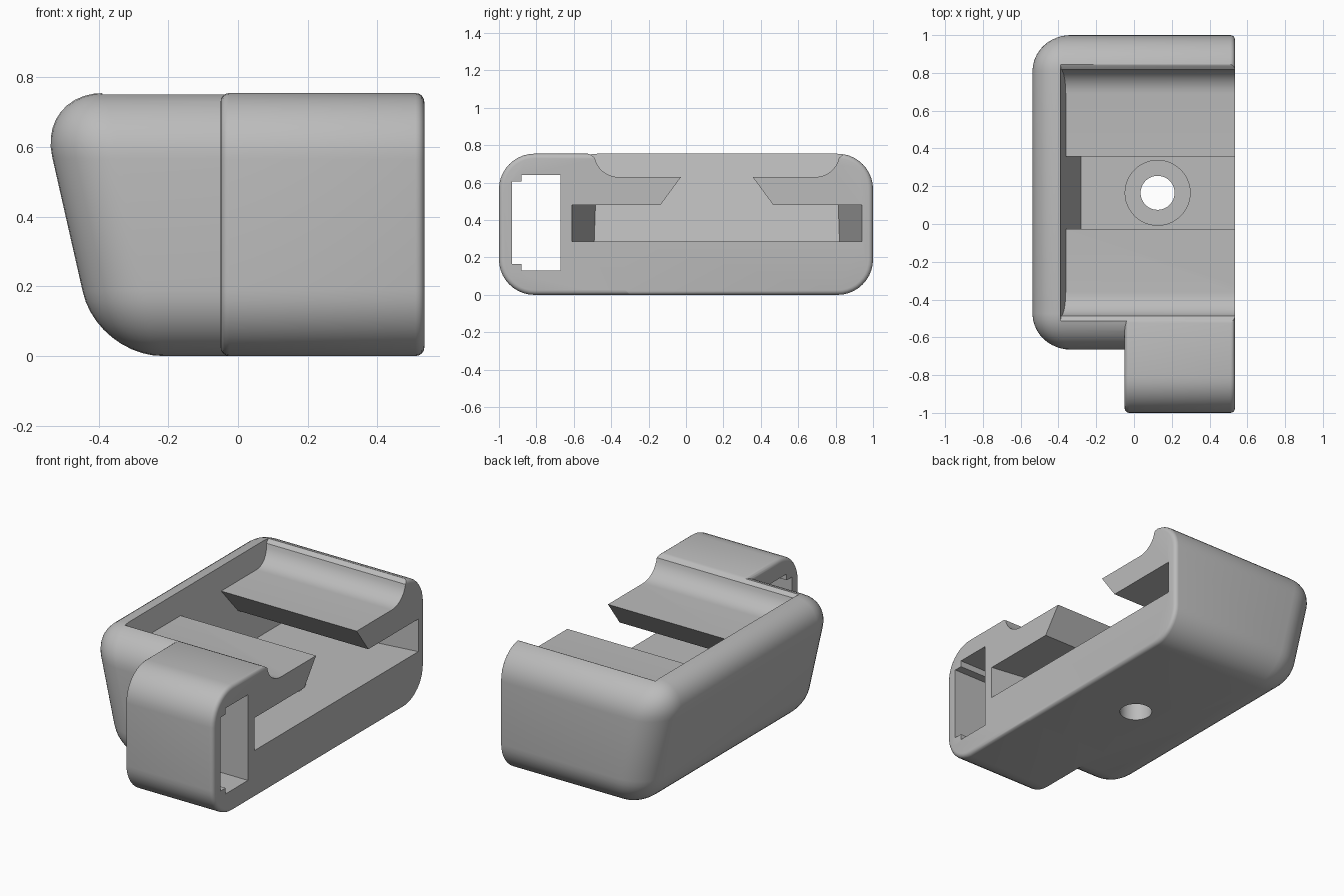
import bpy, bmesh, math

cube = bpy.data.objects.get("Cube")
if cube:
    bpy.data.objects.remove(cube, do_unlink=True)

FRONT_X, TOP, MID_Y = 0.535, 0.755, 0.165

grey = bpy.data.materials.new("plain_grey")
grey.use_nodes = True
colour = (0.5, 0.5, 0.5, 1)
grey.diffuse_color = colour
grey.node_tree.nodes["Principled BSDF"].inputs["Base Color"].default_value = colour


def to_object(name, bm):
    bmesh.ops.recalc_face_normals(bm, faces=bm.faces)
    mesh = bpy.data.meshes.new(name)
    bm.to_mesh(mesh)
    bm.free()
    mesh.materials.append(grey)
    ob = bpy.data.objects.new(name, mesh)
    bpy.context.collection.objects.link(ob)
    return ob


def rounded_block(name, x_low, x_high, y0, y1, is_big, rim_xs):
    """Box with a sloping -x side, wide rounds on chosen edges, fine rounds on rims."""
    bm = bmesh.new()
    bmesh.ops.create_cube(bm, size=2)
    for v in bm.verts:
        left = x_high if v.co.z > 0 else x_low
        v.co = (FRONT_X if v.co.x > 0 else left,
                y1 if v.co.y > 0 else y0,
                TOP if v.co.z > 0 else 0)

    def bevel(edges, size, segments):
        bmesh.ops.bevel(bm, geom=edges, offset=size, offset_type='OFFSET',
                        segments=segments, profile=0.5, affect='EDGES')

    bevel([e for e in bm.edges if is_big(*[v.co for v in e.verts])], 0.19, 10)
    for x in rim_xs:
        bevel([e for e in bm.edges if all(abs(v.co.x - x) < 1e-4 for v in e.verts)], 0.025, 4)
    return to_object(name, bm)


def prism(name, back, front):
    """Solid between two matching outlines."""
    bm = bmesh.new()
    a = [bm.verts.new(p) for p in back]
    b = [bm.verts.new(p) for p in front]
    bm.faces.new(a)
    bm.faces.new(b)
    for i in range(len(a)):
        j = (i + 1) % len(a)
        bm.faces.new((a[i], a[j], b[j], b[i]))
    return to_object(name, bm)


def cylinder(name, radius, z0, z1):
    ring = [(0.125 + radius * math.cos(t * math.tau / 48),
             MID_Y + radius * math.sin(t * math.tau / 48)) for t in range(48)]
    return prism(name, [(x, y, z0) for x, y in ring], [(x, y, z1) for x, y in ring])


def combine(target, other, operation):
    mod = target.modifiers.new(other.name, 'BOOLEAN')
    mod.operation, mod.solver, mod.object = operation, 'EXACT', other
    bpy.ops.object.select_all(action='DESELECT')
    bpy.context.view_layer.objects.active = target
    target.select_set(True)
    bpy.ops.object.modifier_apply(modifier=mod.name)
    bpy.data.objects.remove(other, do_unlink=True)


# Main housing with a leaning back wall, plus the side loop
body = rounded_block("housing", -0.404, -0.575, -0.665, 1.0,
                     lambda a, b: not (a.x > 0 and b.x > 0), [FRONT_X])
loop = rounded_block("side_loop", -0.05, -0.05, -1.0, -0.3,
                     lambda a, b: a.y < -0.9 and b.y < -0.9 and abs(a.x - b.x) > 0.1,
                     [FRONT_X, -0.05])
combine(body, loop, 'UNION')

# Half outline of the channel: lip, scoop, ledge, undercut slot (u, z, taper)
half = [(0.69, 0.8, 0), (0.69, TOP, 0), (0.674, 0.749, 0)]
for i in range(9):
    t = math.radians(10 + 10 * i)
    half.append((0.525 + 0.13 * math.cos(t), TOP - 0.125 * math.sin(t), 0))
half += [(0.192, 0.63, 0), (0.302, 0.48, 0), (0.775, 0.48, 1), (0.775, 0.285, 1)]
outline = [(1, *p) for p in half] + [(-1, *p) for p in reversed(half)]


def channel_point(side, u, z, taper, x):
    return (x, MID_Y + side * (u - taper * 0.146 * (FRONT_X - x)), z)


channel = prism("channel_cutter",
                [channel_point(*p, -0.39 + 0.23 * (TOP - p[2])) for p in outline],
                [channel_point(*p, 0.6) for p in outline])
combine(body, channel, 'DIFFERENCE')

# Strap opening with stepped outer corners
opening = [(-0.67, 0.13), (-0.67, 0.642), (-0.88, 0.642), (-0.88, 0.605),
           (-0.93, 0.605), (-0.93, 0.165), (-0.88, 0.165), (-0.88, 0.13)]
combine(body, prism("strap_cutter", [(-0.2, y, z) for y, z in opening],
                    [(0.6, y, z) for y, z in opening]), 'DIFFERENCE')

# Screw hole and its counterbore
combine(body, cylinder("counterbore_cutter", 0.172, 0.17, 0.4), 'DIFFERENCE')
combine(body, cylinder("screw_cutter", 0.09, -0.1, 0.3), 'DIFFERENCE')

bpy.ops.object.select_all(action='DESELECT')
body.select_set(True)
bpy.context.view_layer.objects.active = body
bpy.ops.object.shade_smooth_by_angle(angle=math.radians(30))
